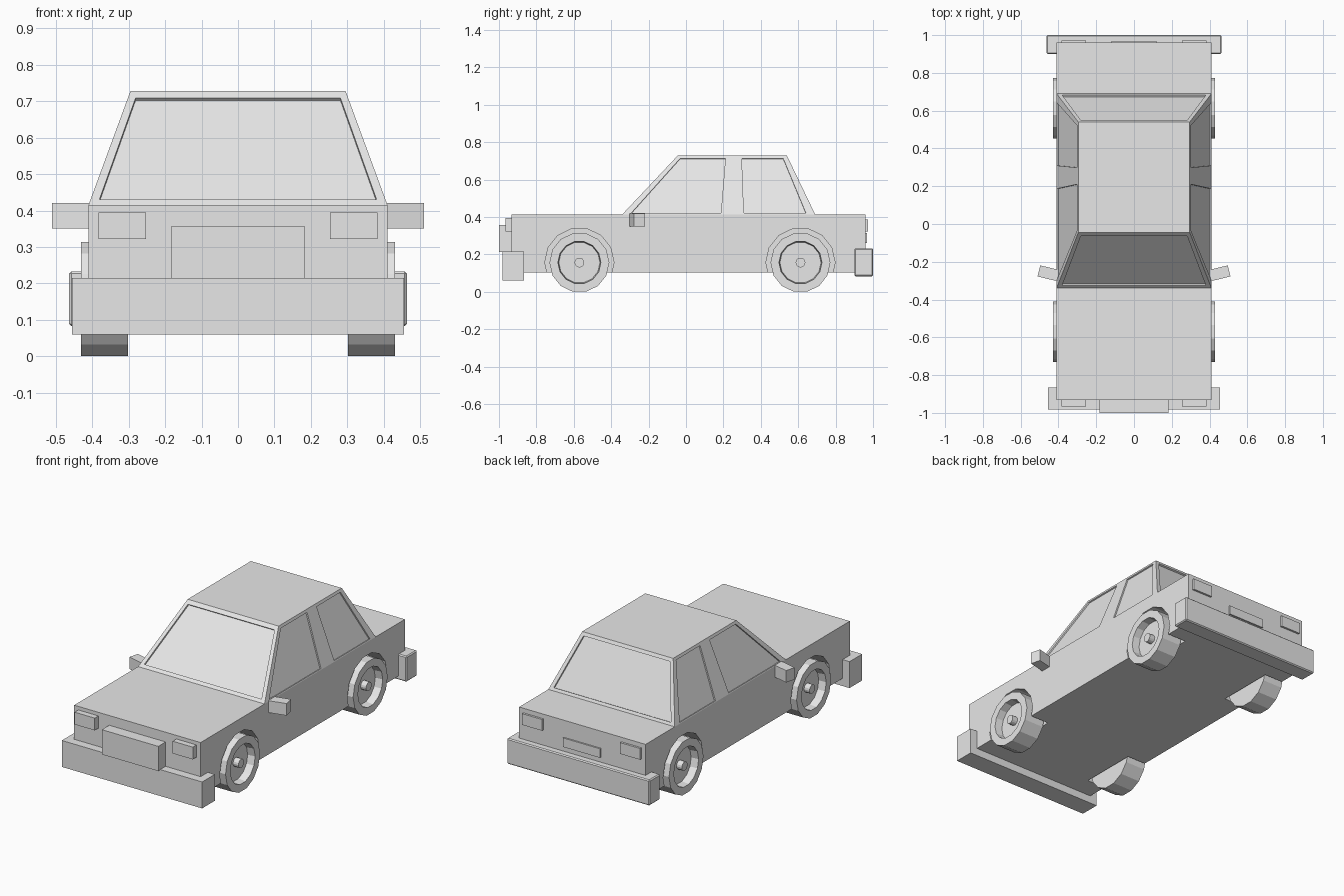
import bpy, bmesh, math
from mathutils import Vector, Matrix

cube = bpy.data.objects.get("Cube")
if cube:
    bpy.data.objects.remove(cube, do_unlink=True)

grey = bpy.data.materials.new("plain_grey")
grey.use_nodes = True
grey.diffuse_color = (0.8, 0.8, 0.8, 1)
grey.node_tree.nodes["Principled BSDF"].inputs["Base Color"].default_value = (0.8, 0.8, 0.8, 1)

SIDES = 14
BELT, ROOF = 0.415, 0.728
AXLES = {"front": -0.57, "rear": 0.612}


def finish(name, bm):
    bmesh.ops.recalc_face_normals(bm, faces=bm.faces)
    mesh = bpy.data.meshes.new(name)
    bm.to_mesh(mesh)
    bm.free()
    mesh.materials.append(grey)
    ob = bpy.data.objects.new(name, mesh)
    bpy.context.collection.objects.link(ob)
    return ob


def box(name, x, y, z, turn=0.0, bevel=0.0):
    """Box from (low, high) ranges, optionally turned about z."""
    size = [b - a for a, b in (x, y, z)]
    mid = [(a + b) / 2 for a, b in (x, y, z)]
    bm = bmesh.new()
    bmesh.ops.create_cube(bm, size=1, matrix=Matrix.Translation(mid)
                          @ Matrix.Rotation(turn, 4, 'Z') @ Matrix.Diagonal((*size, 1)))
    if bevel:
        bmesh.ops.bevel(bm, geom=bm.edges[:], offset=bevel, segments=1, affect='EDGES')
    return finish(name, bm)


def hexahedron(bm, low, high):
    """Solid between two matching four-cornered loops."""
    a = [bm.verts.new(p) for p in low]
    b = [bm.verts.new(p) for p in high]
    faces = [bm.faces.new(a[::-1]), bm.faces.new(b)]
    for i in range(4):
        j = (i + 1) % 4
        faces.append(bm.faces.new((a[i], a[j], b[j], b[i])))
    bmesh.ops.recalc_face_normals(bm, faces=faces)


def lathe(bm, profile, centre, side):
    """Turn (x, radius) points about an axle; both ends are capped."""
    rings = []
    for x, r in profile:
        ring = []
        for k in range(SIDES):
            a = 2 * math.pi * (k + 0.5) / SIDES
            ring.append(bm.verts.new((side * x, centre[0] + r * math.sin(a),
                                      centre[1] + r * math.cos(a))))
        rings.append(ring)
    for p, q in zip(rings, rings[1:]):
        for k in range(SIDES):
            j = (k + 1) % SIDES
            bm.faces.new((p[k], p[j], q[j], q[k]))
    bm.faces.new(rings[0])
    bm.faces.new(rings[-1])


def carve(target, cutter):
    cutter.hide_render = True
    mod = target.modifiers.new("carve", 'BOOLEAN')
    mod.operation, mod.solver, mod.object = 'DIFFERENCE', 'EXACT', cutter
    bpy.context.view_layer.objects.active = target
    bpy.ops.object.modifier_apply(modifier=mod.name)
    bpy.data.objects.remove(cutter, do_unlink=True)


# Lower body with open wheel arches
body = box("lower_body", (-0.41, 0.41), (-0.932, 0.96), (0.105, BELT))
bm = bmesh.new()
for y in AXLES.values():
    for side in (-1, 1):
        lathe(bm, [(0.29, 0.185), (0.6, 0.185)], (y, 0.157), side)
carve(body, finish("arch_cutter", bm))

# Cabin: a tapered block
base = [Vector(p) for p in ((-0.41, -0.34, BELT), (0.41, -0.34, BELT),
                            (0.41, 0.69, BELT), (-0.41, 0.69, BELT))]
top = [Vector(p) for p in ((-0.295, -0.045, ROOF), (0.295, -0.045, ROOF),
                           (0.295, 0.54, ROOF), (-0.295, 0.54, ROOF))]
bm = bmesh.new()
hexahedron(bm, base, top)
cabin = finish("cabin", bm)


def pane(bm, i, j, low, high, v, depth=0.01):
    """Window recess on the cabin wall between corners i and j."""
    def point(u, h):
        return base[i].lerp(base[j], u).lerp(top[i].lerp(top[j], u), h)
    quad = [point(low[0], v[0]), point(low[1], v[0]),
            point(high[1], v[1]), point(high[0], v[1])]
    n = (quad[1] - quad[0]).cross(quad[3] - quad[0]).normalized()
    if n.dot(quad[0] - Vector((0, 0.17, 0.5))) < 0:
        n.negate()
    hexahedron(bm, [p - n * depth for p in quad], [p + n * 0.03 for p in quad])


# Window recesses: windscreen, rear window, two panes on each side
bm = bmesh.new()
for i, j in ((0, 1), (3, 2)):
    pane(bm, i, j, (0.03, 0.97), (0.035, 0.965), (0.05, 0.94))
for i, j in ((0, 3), (1, 2)):
    pane(bm, i, j, (0.04, 0.51), (0.045, 0.445), (0.02, 0.95), 0.008)
    pane(bm, i, j, (0.63, 0.955), (0.59, 0.955), (0.02, 0.95), 0.008)
carve(cabin, finish("window_cutter", bm))

# Wheels with a recessed rim and a hub
wheel_profile = [(0.302, 0.16), (0.43, 0.16), (0.43, 0.115), (0.385, 0.11),
                 (0.385, 0.026), (0.42, 0.026)]
for end, y in AXLES.items():
    for side, label in ((1, "left"), (-1, "right")):
        bm = bmesh.new()
        lathe(bm, wheel_profile, (y, 0.157), side)
        finish(f"{end}_{label}_wheel", bm)

# Bumpers, grille and rear plate
box("front_bumper", (-0.455, 0.455), (-0.982, -0.865), (0.06, 0.215))
box("rear_bumper", (-0.463, 0.463), (0.9, 1.0), (0.083, 0.233), bevel=0.006)
box("grille", (-0.183, 0.183), (-1.0, -0.92), (0.213, 0.358))
box("rear_plate", (-0.12, 0.12), (0.95, 0.969), (0.262, 0.315))

# Lamps and mirrors on both sides
for side, label in ((1, "left"), (-1, "right")):
    span = sorted((side * 0.253, side * 0.383))
    box(f"{label}_headlamp", span, (-0.966, -0.92), (0.322, 0.394))
    box(f"{label}_tail_lamp", span, (0.95, 0.972), (0.322, 0.388))
    reach = sorted((side * 0.39, side * 0.505))
    box(f"{label}_mirror", reach, (-0.292, -0.232), (0.35, 0.42), turn=side * 0.24)
